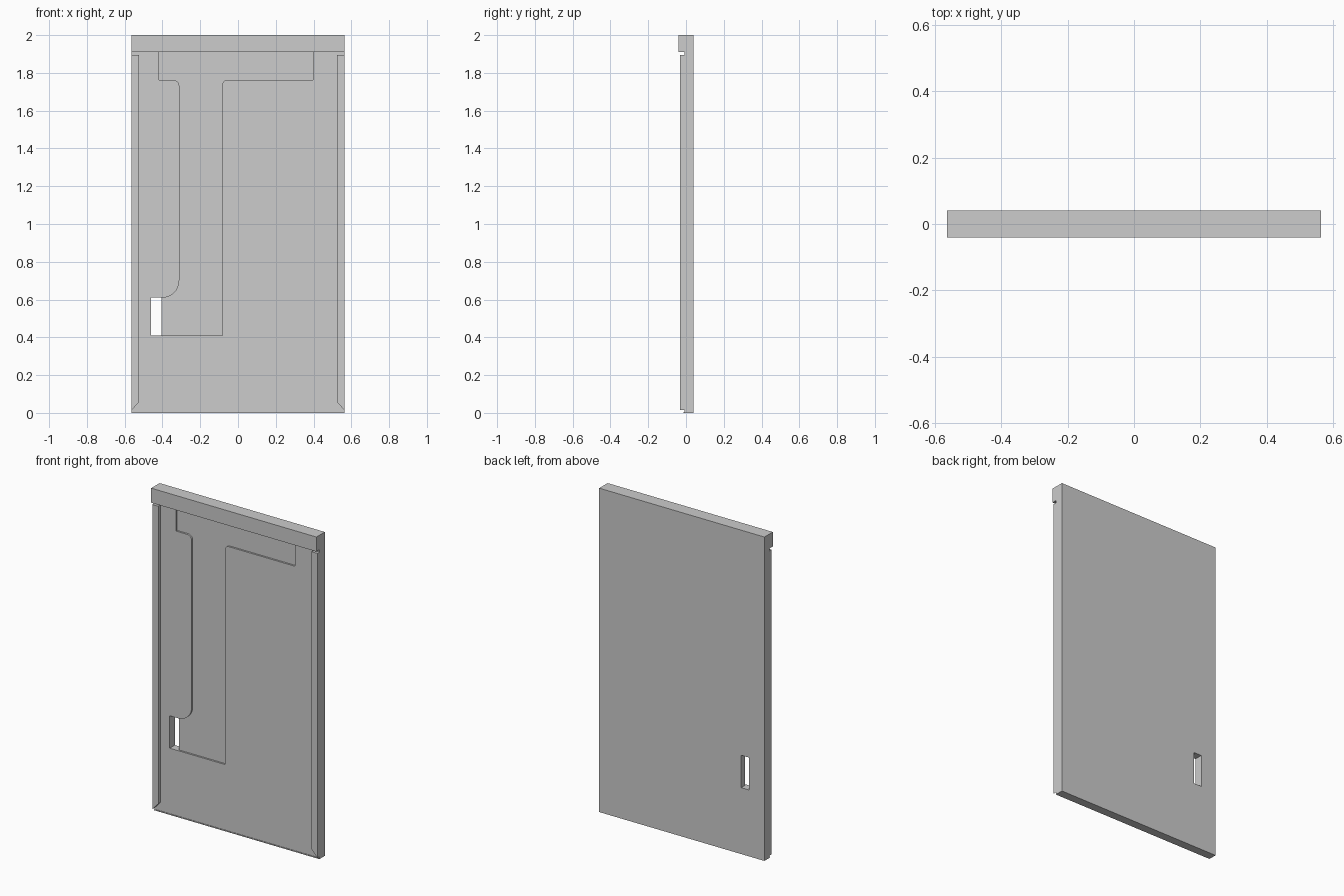
import bpy, bmesh
from math import pi, sin, cos
from mathutils import Vector

if "Cube" in bpy.data.objects:
    bpy.data.objects.remove(bpy.data.objects["Cube"], do_unlink=True)

COLOUR = (0.604, 0.604, 0.604, 1)
grey = bpy.data.materials.new("light grey")
grey.use_nodes = True
grey.diffuse_color = COLOUR
grey.node_tree.nodes["Principled BSDF"].inputs["Base Color"].default_value = COLOUR

HALF = 0.564       # half width
BACK = 0.041       # back plane
FIELD = -0.009     # front of the main sheet
FLOOR = 0.002      # floor of the shallow channel
RAIL = 1.91        # underside of the top rail


def rounded(points, steps=8):
    """Expand (x, z, radius) right-angled corners into quarter arcs."""
    out = []
    for i, (x, z, r) in enumerate(points):
        p = Vector((x, z))
        if not r:
            out.append(p)
            continue
        a = (Vector(points[i - 1][:2]) - p).normalized() * r
        b = (Vector(points[i + 1][:2]) - p).normalized() * r
        for k in range(steps + 1):
            t = pi / 2 * k / steps
            out.append(p + a * (1 - sin(t)) + b * (1 - cos(t)))
    return out


def slab(name, outlines, front, back):
    """Extrude joined x-z outlines from front to back along y."""
    bm = bmesh.new()
    for outline in outlines:
        bm.faces.new([bm.verts.new((p[0], front, p[1])) for p in outline])
    bmesh.ops.remove_doubles(bm, verts=bm.verts, dist=0.0001)
    grown = bmesh.ops.extrude_face_region(bm, geom=bm.faces[:])["geom"]
    moved = [v for v in grown if isinstance(v, bmesh.types.BMVert)]
    bmesh.ops.translate(bm, verts=moved, vec=(0, back - front, 0))
    bmesh.ops.recalc_face_normals(bm, faces=bm.faces)
    mesh = bpy.data.meshes.new(name)
    bm.to_mesh(mesh)
    bm.free()
    mesh.materials.append(grey)
    ob = bpy.data.objects.new(name, mesh)
    bpy.context.scene.collection.objects.link(ob)


def rect(x0, x1, z0, z1):
    return [(x0, z0), (x1, z0), (x1, z1), (x0, z1)]


# Back sheet: a grid of cells with the slot cell left out
xs = (-HALF, -0.46, -0.406, HALF)
zs = (0, 0.41, 0.61, RAIL)
cells = [rect(xs[i], xs[i + 1], zs[j], zs[j + 1])
         for i in range(3) for j in range(3) if (i, j) != (1, 1)]
slab("back_sheet", cells, FLOOR, BACK)

# Front sheet: its outline runs around the channel, open under the rail
front = rounded([
    (-HALF, RAIL, 0), (-HALF, 0, 0), (HALF, 0, 0), (HALF, RAIL, 0),
    (0.397, RAIL, 0), (0.397, 1.762, 0), (-0.083, 1.762, 0.025),
    (-0.083, 0.41, 0), (-0.46, 0.41, 0), (-0.46, 0.61, 0),
    (-0.311, 0.61, 0.09), (-0.311, 1.762, 0.03), (-0.417, 1.762, 0),
    (-0.417, RAIL, 0)])
slab("front_sheet", [front], FIELD, FLOOR)

# Thick rail across the top
slab("top_rail", [rect(-HALF, HALF, RAIL, 2)], -BACK, BACK)

# Thin lip along the bottom edge
slab("bottom_lip", [rect(-HALF, HALF, 0, 0.006)], FIELD - 0.003, FIELD)

# Raised side strips with mitred lower ends
for side, label in ((1, "left"), (-1, "right")):
    strip = [(side * x, z) for x, z in
             ((HALF, 0.014), (HALF, 1.895), (0.523, 1.895), (0.523, 0.058))]
    slab(label + "_side_strip", [strip], -0.031, FIELD)
